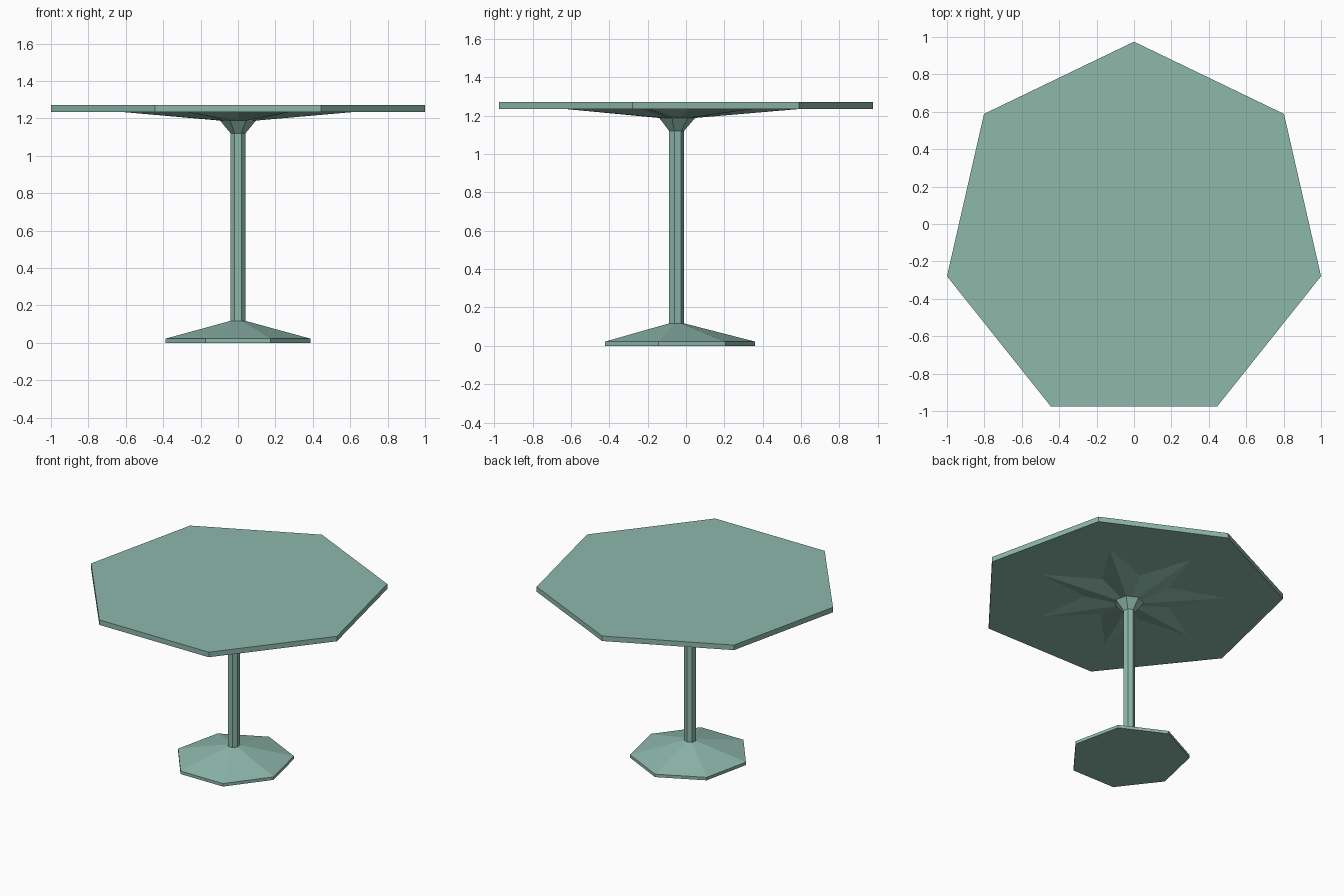
import bpy, bmesh
from math import sin, cos, pi

if "Cube" in bpy.data.objects:
    bpy.data.objects.remove(bpy.data.objects["Cube"])

SIDES = 7
CY = -0.051  # heptagon centre, so the bounding box is centred on y = 0

sage = bpy.data.materials.new("sage")
sage.diffuse_color = (0.27, 0.48, 0.41, 1)
sage.use_nodes = True
sage.node_tree.nodes["Principled BSDF"].inputs["Base Color"].default_value = sage.diffuse_color


def heptagon(r, z, sx=1.0):
    """Ring with one corner pointing to +y."""
    return [(r * sx * sin(2 * pi * i / SIDES), CY + r * cos(2 * pi * i / SIDES), z)
            for i in range(SIDES)]


def star(tip, valley, z):
    """Ring alternating between corner tips and mid-side valleys."""
    return [((tip, valley)[i % 2] * sin(pi * i / SIDES),
             CY + (tip, valley)[i % 2] * cos(pi * i / SIDES), z)
            for i in range(2 * SIDES)]


def loft(name, rings):
    bm = bmesh.new()
    loops = [[bm.verts.new(p) for p in ring] for ring in rings]
    for low, high in zip(loops, loops[1:]):
        n = len(low)
        for i in range(n):
            j = (i + 1) % n
            bm.faces.new((low[i], low[j], high[j], high[i]))
    bm.faces.new(loops[0])
    bm.faces.new(loops[-1])
    bmesh.ops.recalc_face_normals(bm, faces=bm.faces[:])
    mesh = bpy.data.meshes.new(name)
    bm.to_mesh(mesh)
    bm.free()
    mesh.materials.append(sage)
    obj = bpy.data.objects.new(name, mesh)
    bpy.context.collection.objects.link(obj)
    return obj


# Foot: thin slab rising to a shallow cone
loft("foot", [heptagon(0.411, 0, 0.967), heptagon(0.411, 0.022, 0.967),
              heptagon(0.041, 0.117)])

# Column with flared collar
loft("column", [heptagon(0.041, 0.11), heptagon(0.041, 1.12), heptagon(0.1, 1.19)])

# Shallow star-shaped support under the top
loft("top_support", [star(0.1, 0.1 * cos(pi / SIDES), 1.188), star(0.66, 0.3, 1.236)])

# Table top
loft("table_top", [heptagon(1.0257, 1.235), heptagon(1.0257, 1.272)])
